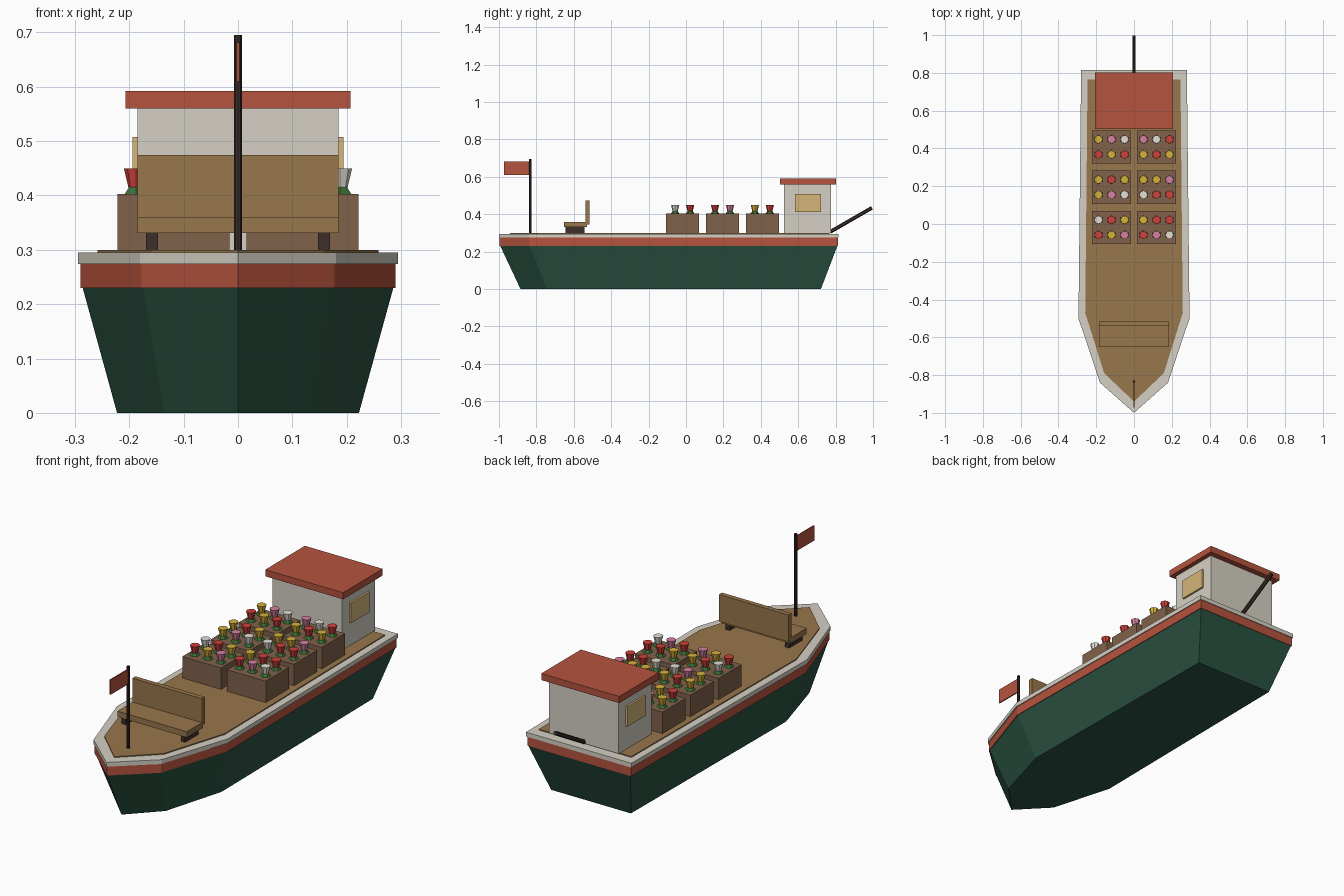
import bpy, bmesh, math
from mathutils import Vector

if "Cube" in bpy.data.objects:
    bpy.data.objects.remove(bpy.data.objects["Cube"])

def mat(name, r, g, b):
    m = bpy.data.materials.new(name)
    m.diffuse_color = [(c / 255) ** 2.2 for c in (r, g, b)] + [1]
    m.use_nodes = True
    m.node_tree.nodes["Principled BSDF"].inputs["Base Color"].default_value = m.diffuse_color
    return m

GREEN = mat("hull_green", 46, 84, 68)
RED = mat("paint_red", 180, 84, 64)
CREAM = mat("cream", 212, 207, 195)
WOOD = mat("wood", 150, 118, 76)
CRATE = mat("crate_brown", 128, 98, 76)
DARK = mat("dark", 62, 50, 46)
GLASS = mat("window_yellow", 212, 180, 120)
LEAF = mat("leaf", 62, 112, 58)
BLOOM = {"y": mat("yellow", 214, 176, 60), "r": mat("red", 208, 66, 60),
         "p": mat("pink", 212, 128, 160), "w": mat("white", 226, 222, 212)}

def finish(name, bm, material):
    bmesh.ops.recalc_face_normals(bm, faces=bm.faces)
    me = bpy.data.meshes.new(name)
    bm.to_mesh(me)
    bm.free()
    me.materials.append(material)
    ob = bpy.data.objects.new(name, me)
    bpy.context.collection.objects.link(ob)
    return ob

def box(name, x, y, z, material):
    bm = bmesh.new()
    bmesh.ops.create_cube(bm, size=1)
    for v in bm.verts:
        v.co = [(lo + hi) / 2 + c * (hi - lo) for c, (lo, hi) in zip(v.co, (x, y, z))]
    return finish(name, bm, material)

def rod(name, a, b, r1, r2, sides, material):
    a, b = Vector(a), Vector(b)
    bm = bmesh.new()
    bmesh.ops.create_cone(bm, cap_ends=True, segments=sides, radius1=r1, radius2=r2, depth=(b - a).length)
    ob = finish(name, bm, material)
    ob.location = (a + b) / 2
    ob.rotation_euler = (b - a).to_track_quat('Z', 'Y').to_euler()
    return ob

# Boat plan outline, right half mirrored to the left
half = [(0.28, 0.815), (0.294, -0.5), (0.18, -0.84)]
plan = half + [(0, -1.0)] + [(-x, y) for x, y in reversed(half)]

def loft(name, levels, material):
    """Stack scaled copies of the plan: levels are (z, x scale, y scale)."""
    bm = bmesh.new()
    rings = [[bm.verts.new((x * sx, y * sy, z)) for x, y in plan] for z, sx, sy in levels]
    n = len(plan)
    for lo, hi in zip(rings, rings[1:]):
        for i in range(n):
            j = (i + 1) % n
            bm.faces.new((lo[i], lo[j], hi[j], hi[i]))
    bm.faces.new(rings[0])
    bm.faces.new(rings[-1])
    return finish(name, bm, material)

loft("hull", [(0, 0.757, 0.885), (0.23, 0.972, 0.993)], GREEN)
loft("red_band", [(0.23, 0.984, 0.996), (0.274, 0.984, 0.996)], RED)
loft("gunwale", [(0.274, 1, 1), (0.295, 1, 1)], CREAM)
loft("deck", [(0.29, 0.878, 0.94), (0.30, 0.878, 0.94)], WOOD)

# Cabin at the stern
box("cabin", (-0.185, 0.185), (0.525, 0.775), (0.30, 0.56), CREAM)
box("cabin_roof", (-0.207, 0.207), (0.503, 0.803), (0.56, 0.592), RED)
for s in (-1, 1):
    box("cabin_window", sorted((s * 0.18, s * 0.194)), (0.582, 0.722), (0.412, 0.508), GLASS)

# Tiller pole
rod("tiller", (0, 0.77, 0.305), (0, 0.994, 0.434), 0.01, 0.01, 6, DARK)

# Bench at the bow
box("bench_seat", (-0.185, 0.185), (-0.652, -0.53), (0.331, 0.359), WOOD)
box("bench_back", (-0.185, 0.185), (-0.538, -0.515), (0.345, 0.474), WOOD)
for s in (-1, 1):
    box("bench_leg", sorted((s * 0.147, s * 0.169)), (-0.643, -0.543), (0.30, 0.331), DARK)

# Flag
rod("flag_mast", (0, -0.833, 0.295), (0, -0.833, 0.695), 0.007, 0.007, 8, DARK)
box("flag", (-0.003, 0.003), (-0.972, -0.835), (0.61, 0.681), RED)

# Flower crates: colours per row, front to back, left crate then right crate
rows = ["ryprpw", "wryyrr", "ypwwrr", "yryyyp", "ryryry", "ypwpwr"]
for k in range(3):
    cy = -0.018 + 0.213 * k
    for side in (0, 1):
        cx = (-0.119, 0.119)[side]
        box("flower_crate", (cx - 0.103, cx + 0.103), (cy - 0.088, cy + 0.088), (0.30, 0.403), CRATE)
        for r in range(2):
            for c in range(3):
                x, y = cx + (c - 1) * 0.069, cy + (r - 0.5) * 0.08
                rod("leaves", (x, y, 0.402), (x, y, 0.42), 0.024, 0.011, 6, LEAF)
                rod("bloom", (x, y, 0.412), (x, y, 0.45), 0.013, 0.022, 8,
                    BLOOM[rows[2 * k + r][3 * side + c]])
